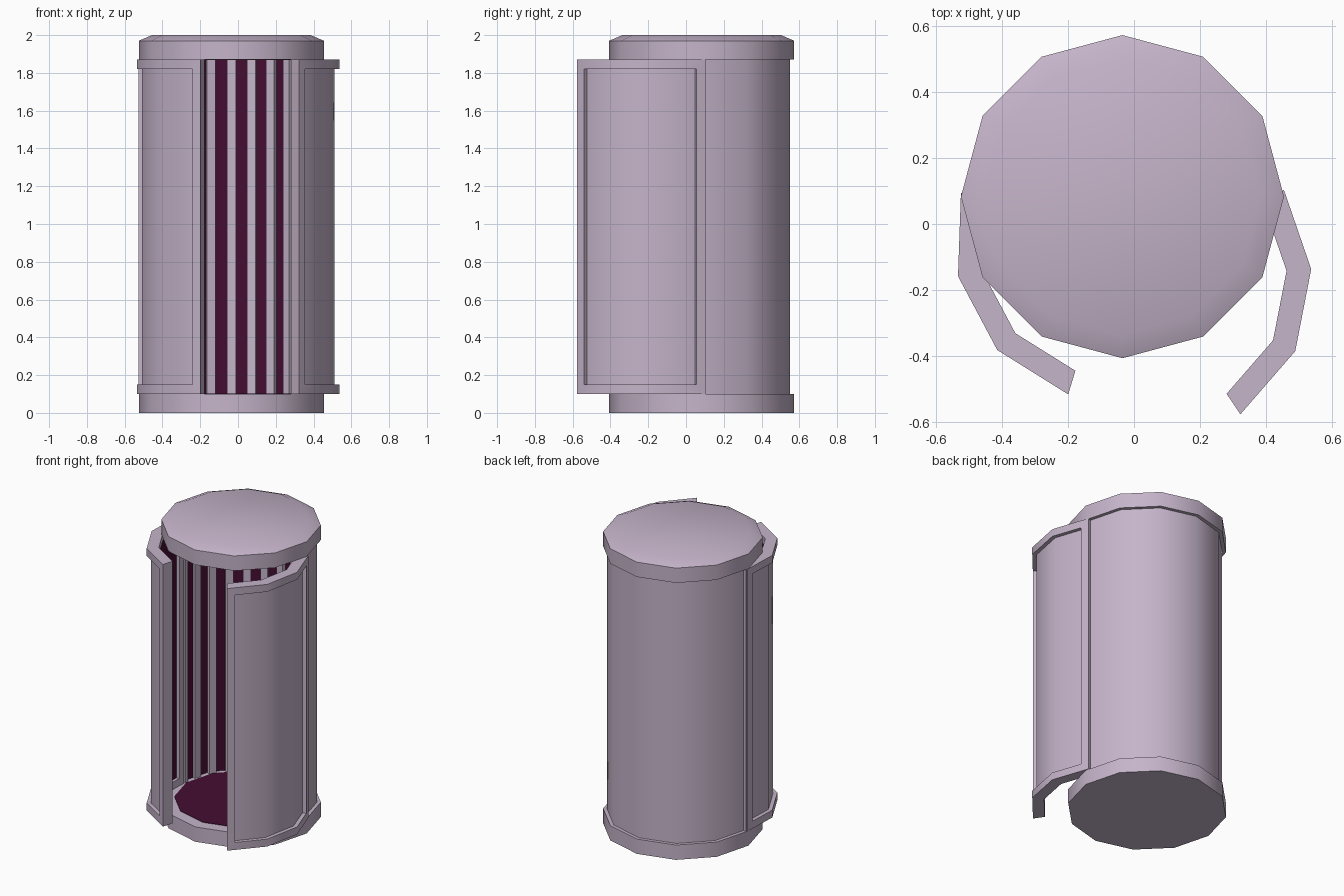
import bpy, bmesh, math
from mathutils import Matrix, Vector

cube = bpy.data.objects.get("Cube")
if cube:
    bpy.data.objects.remove(cube, do_unlink=True)

CENTRE = Vector((-0.035, 0.083, 0))
R_OUT, R_IN = 0.49, 0.415
FLOOR, CEILING = 0.1, 1.87


def material(name, rgb):
    m = bpy.data.materials.new(name)
    m.use_nodes = True
    m.diffuse_color = (*rgb, 1)
    m.node_tree.nodes["Principled BSDF"].inputs["Base Color"].default_value = (*rgb, 1)
    return m


SHELL = material("pale mauve", (0.56, 0.46, 0.59))
LINING = material("dark plum", (0.058, 0.004, 0.032))


def finish(name, bm, mats, matrix):
    bmesh.ops.recalc_face_normals(bm, faces=bm.faces)
    mesh = bpy.data.meshes.new(name)
    bm.to_mesh(mesh)
    bm.free()
    for m in mats:
        mesh.materials.append(m)
    ob = bpy.data.objects.new(name, mesh)
    bpy.context.collection.objects.link(ob)
    ob.matrix_world = matrix
    bpy.ops.object.select_all(action='DESELECT')
    ob.select_set(True)
    bpy.context.view_layer.objects.active = ob
    bpy.ops.object.shade_smooth_by_angle(angle=math.radians(35))
    return ob


def polar(r, degrees, z):
    a = math.radians(degrees)
    return Vector((r * math.cos(a), r * math.sin(a), z))


def turned(name, profile, mat):
    """Twelve-sided closed solid from (radius, height) rings."""
    bm = bmesh.new()
    rings = [[bm.verts.new(polar(r, 30 * i, z)) for i in range(12)] for r, z in profile]
    for low, high in zip(rings, rings[1:]):
        for i in range(12):
            j = (i + 1) % 12
            bm.faces.new((low[i], low[j], high[j], high[i]))
    bm.faces.new(rings[0])
    bm.faces.new(rings[-1])
    return finish(name, bm, [mat], Matrix.Translation(CENTRE))


def curved_panel(name, start, segments, z0, z1, r_out, border, outer_depth, inner_depth, matrix):
    """Faceted arc slab with a recessed outer panel and a recessed dark lining."""
    bm = bmesh.new()
    sections = []
    for i in range(segments + 1):
        a = start + 30 * i
        corners = ((R_IN, z0), (r_out, z0), (r_out, z1), (R_IN, z1))
        sections.append([bm.verts.new(polar(r, a, z)) for r, z in corners])
    for s, t in zip(sections, sections[1:]):
        for i in range(4):
            j = (i + 1) % 4
            bm.faces.new((s[i], s[j], t[j], t[i]))
    bm.faces.new(sections[0])
    bm.faces.new(sections[-1])
    bmesh.ops.recalc_face_normals(bm, faces=bm.faces)

    def facing(face):
        c = face.calc_center_median()
        return face.normal.dot(Vector((c.x, c.y, 0)).normalized())

    outer = [f for f in bm.faces if facing(f) > 0.9]
    inner = [f for f in bm.faces if facing(f) < -0.9]
    for faces, depth in ((outer, outer_depth), (inner, inner_depth)):
        bmesh.ops.inset_region(bm, faces=faces, thickness=border, use_even_offset=True)
        bmesh.ops.inset_region(bm, faces=faces, thickness=0, depth=-depth, use_even_offset=True)
    for f in inner:
        f.material_index = 1
    return finish(name, bm, [SHELL, LINING], matrix)


# Base, domed lid, floor and ceiling linings
turned("base", [(R_OUT, 0), (R_OUT, FLOOR)], SHELL)
turned("lid", [(R_OUT, CEILING), (R_OUT, 1.97), (0.42, 2.0)], SHELL)
turned("floor_lining", [(0.41, FLOOR - 0.005), (0.41, FLOOR + 0.003)], LINING)
turned("ceiling_lining", [(0.41, CEILING - 0.003), (0.41, CEILING + 0.005)], LINING)

# Back wall, its rims tucked into the base and lid
curved_panel("back_wall", 0, 6, FLOOR - 0.02, CEILING + 0.02, R_OUT - 0.0005,
             0.02, 0.022, 0.028, Matrix.Translation(CENTRE))

# Two doors swung open around their hinges
for name, start, hinge_x, hinge, swing in (
        ("left_door", -90, R_OUT, (0.455, 0.103, 0), 34),
        ("right_door", 180, -R_OUT, (-0.525, 0.095, 0), -17)):
    place = (Matrix.Translation(hinge) @ Matrix.Rotation(math.radians(swing), 4, 'Z')
             @ Matrix.Translation((-hinge_x, 0, 0)))
    curved_panel(name, start, 3, FLOOR, CEILING, R_OUT, 0.05, 0.025, 0.02, place)

# Vertical ribs lining the inside of the back wall
height = CEILING - FLOOR
for i in range(1, 12):
    bm = bmesh.new()
    bmesh.ops.create_cube(bm, size=1, matrix=Matrix.Diagonal((0.035, 0.047, height, 1)))
    spot = (Matrix.Translation(CENTRE) @ Matrix.Rotation(math.radians(15 * i), 4, 'Z')
            @ Matrix.Translation((0.427, 0, FLOOR + height / 2)))
    finish(f"rib_{i}", bm, [SHELL], spot)
